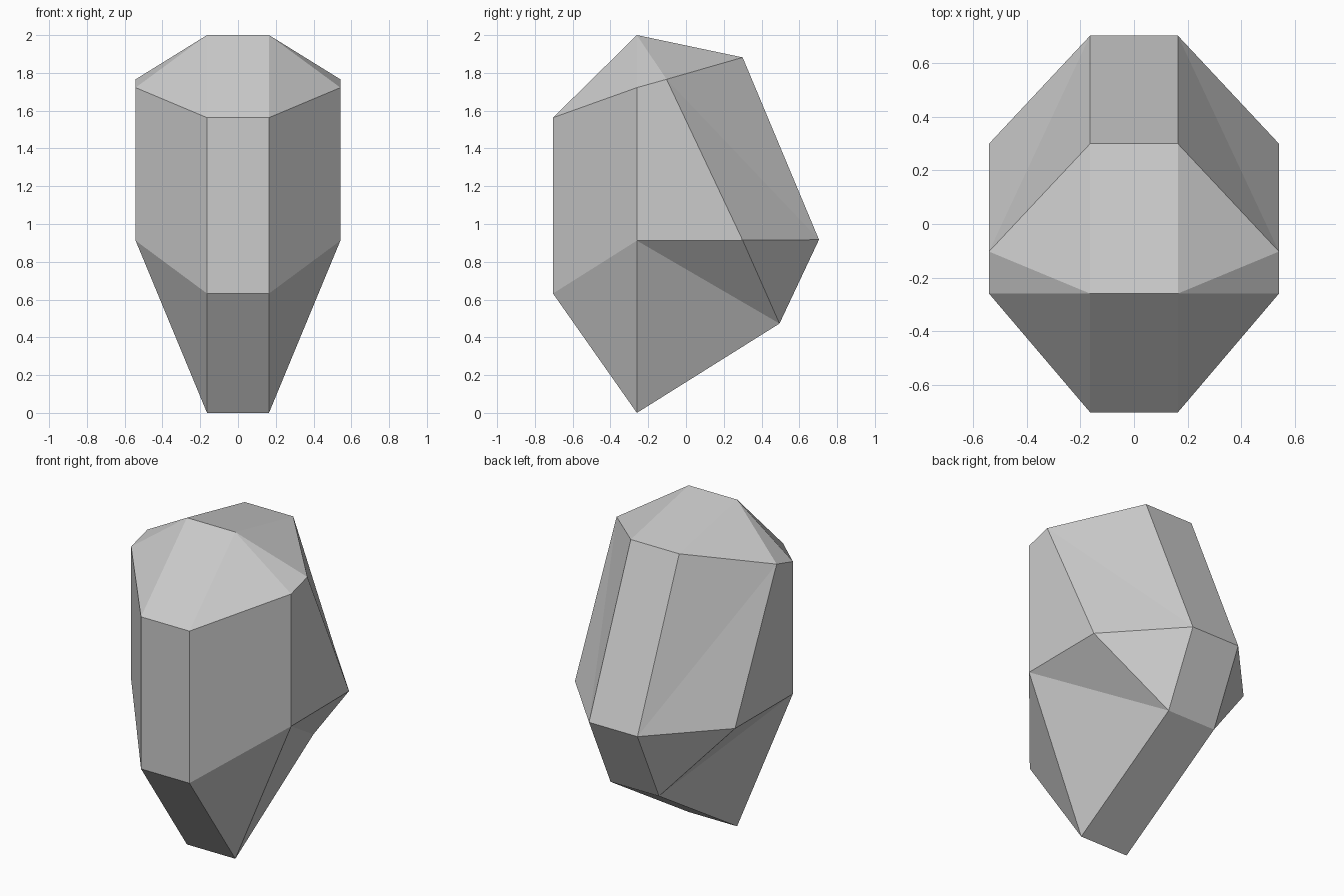
import bpy, bmesh

if "Cube" in bpy.data.objects:
    bpy.data.objects.remove(bpy.data.objects["Cube"])

CORE_X, SIDE_X = 0.164, 0.542

# Outline (y, z) of the central band, clockwise from the front brow
outline = {
    "brow": (-0.704, 1.563), "peak": (-0.26, 2.0), "crown": (0.30, 1.882),
    "rear": (0.704, 0.917), "heel": (0.495, 0.473), "foot": (-0.26, 0.0),
    "chin": (-0.704, 0.632),
}
# Flat facet (y, z) on each flank
flank = {
    "front_top": (-0.26, 1.722), "rear_top": (-0.103, 1.766),
    "rear_low": (0.30, 0.914), "front_low": (-0.26, 0.912),
}
# Facets joining the band to the flank
facets = [
    "front_top rear_top rear_low front_low",
    "brow front_top front_low chin",
    "brow peak front_top",
    "peak rear_top front_top",
    "peak crown rear_top",
    "crown rear rear_top",
    "rear rear_low rear_top",
    "rear heel rear_low",
    "heel front_low rear_low",
    "heel foot front_low",
    "foot chin front_low",
]

bm = bmesh.new()
sides = []
for s in (-1, 1):
    v = {k: bm.verts.new((s * CORE_X, *p)) for k, p in outline.items()}
    v.update({k: bm.verts.new((s * SIDE_X, *p)) for k, p in flank.items()})
    for f in facets:
        bm.faces.new([v[k] for k in f.split()])
    sides.append(v)

# Central band between the two sides
left, right = sides
names = list(outline)
for a, b in zip(names, names[1:] + names[:1]):
    bm.faces.new([left[a], left[b], right[b], right[a]])
bmesh.ops.recalc_face_normals(bm, faces=bm.faces)

mesh = bpy.data.meshes.new("faceted_rock")
bm.to_mesh(mesh)
bm.free()
bpy.context.collection.objects.link(bpy.data.objects.new("faceted_rock", mesh))
